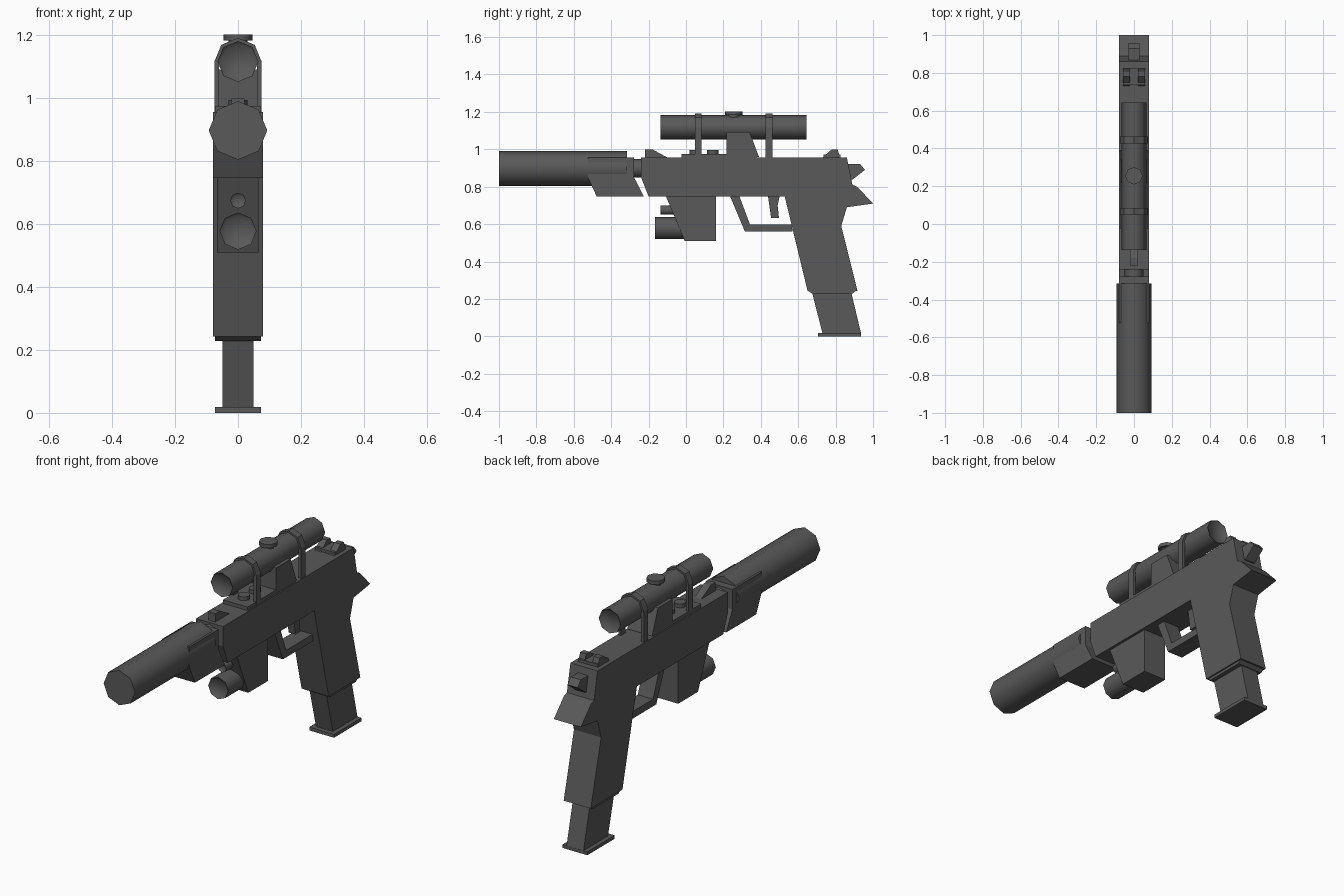
import bpy, bmesh, math
from mathutils import Matrix, Vector

cube = bpy.data.objects.get("Cube")
if cube:
    bpy.data.objects.remove(cube, do_unlink=True)

gunmetal = bpy.data.materials.new("dark_gunmetal")
gunmetal.use_nodes = True
colour = (0.1, 0.1, 0.1, 1)
gunmetal.diffuse_color = colour
gunmetal.node_tree.nodes["Principled BSDF"].inputs["Base Color"].default_value = colour


def finish(name, bm):
    """Turn a bmesh into a named object with the shared material."""
    bmesh.ops.recalc_face_normals(bm, faces=bm.faces)
    mesh = bpy.data.meshes.new(name)
    bm.to_mesh(mesh)
    bm.free()
    mesh.materials.append(gunmetal)
    obj = bpy.data.objects.new(name, mesh)
    bpy.context.collection.objects.link(obj)
    return obj


def extrude(name, points, direction):
    bm = bmesh.new()
    face = bm.faces.new([bm.verts.new(p) for p in points])
    new = bmesh.ops.extrude_face_region(bm, geom=[face])["geom"]
    verts = [v for v in new if isinstance(v, bmesh.types.BMVert)]
    bmesh.ops.translate(bm, verts=verts, vec=direction)
    return finish(name, bm)


def side_profile(name, profile, half, x=0):
    """Side outline of (y, z) points given a width across x."""
    return extrude(name, [(x - half, y, z) for y, z in profile], (2 * half, 0, 0))


def box(name, y0, y1, z0, z1, half, x=0):
    return side_profile(name, [(y0, z0), (y1, z0), (y1, z1), (y0, z1)], half, x)


def tube(name, radius, start, end, lens=0):
    """Eight-sided cylinder, with recessed ends when lens is given."""
    a, b = Vector(start), Vector(end)
    axis = b - a
    turn = Matrix.Rotation(math.pi / 2, 4, "X") if abs(axis.y) > abs(axis.z) else Matrix()
    bm = bmesh.new()
    bmesh.ops.create_cone(bm, cap_ends=True, segments=8, radius1=radius, radius2=radius,
                          depth=axis.length, matrix=Matrix.Translation((a + b) / 2) @ turn)
    if lens:
        caps = [f for f in bm.faces if len(f.verts) == 8]
        bmesh.ops.inset_individual(bm, faces=caps, thickness=lens)
        for cap in caps:
            bmesh.ops.translate(bm, verts=cap.verts, vec=cap.normal * -lens)
    obj = finish(name, bm)
    bpy.ops.object.select_all(action="DESELECT")
    obj.select_set(True)
    bpy.context.view_layer.objects.active = obj
    bpy.ops.object.shade_smooth_by_angle(angle=math.radians(50))
    return obj


# Frame and grip
side_profile("frame_and_grip", [
    (-.24, .956), (.86, .956), (.89, .81), (.915, .8), (1, .71), (.86, .69),
    (.83, .59), (.917, .243), (.65, .243), (.528, .747), (-.2, .747), (-.24, .85)], .08)
side_profile("grip_lip", [(.65, .245), (.91, .245), (.89, .228), (.675, .228)], .073)
side_profile("magazine", [(.67, .25), (.88, .25), (.936, .015), (.73, .015)], .05)
box("magazine_base", .705, .936, 0, .018, .073)

# Barrel assembly
side_profile("front_slide", [(-.525, .956), (-.278, .956), (-.278, .85),
                             (-.225, .747), (-.477, .747), (-.525, .85)], .08)
tube("suppressor", .093, (0, -1, .898), (0, -.316, .898))
tube("barrel", .05, (0, -.33, .898), (0, -.2, .898))

# Iron sights and hammer
side_profile("front_sight", [(-.22, .95), (-.22, 1), (-.18, 1), (-.1, .956), (-.1, .95)], .02)
box("rear_sight_base", .735, .825, .95, .972, .058)
for side, label in ((1, "left"), (-1, "right")):
    side_profile(label + "_rear_sight", [(.73, .956), (.78, 1), (.81, 1), (.825, .956)],
                 .018, side * .04)
side_profile("hammer", [(.85, .92), (.93, .922), (.957, .89), (.89, .838), (.86, .84)], .03)

# Trigger and guard
side_profile("trigger", [(.437, .76), (.455, .632), (.497, .632), (.49, .7), (.503, .76)], .02)
side_profile("trigger_guard", [(.235, .75), (.315, .56), (.57, .56), (.565, .598),
                               (.342, .598), (.285, .75)], .045)

# Underbarrel light and pointer
side_profile("light_mount", [(-.108, .75), (-.007, .51), (.16, .51), (.16, .75)], .066)
tube("light", .059, (0, -.167, .578), (0, .05, .578), .012)
tube("pointer", .025, (0, -.135, .675), (0, .05, .675), .007)

# Scope mount
box("mount_plate", -.023, .38, .95, .975, .073)
side_profile("mount_block", [(.217, .96), (.217, 1.092), (.34, 1.092), (.39, .96)], .073)
for y in (.05, .143):
    tube("mount_screw", .03, (0, y, .97), (0, y, .995))

# Scope rings: legs joined by a half-octagon arch
def arch(radius):
    steps = [math.pi * i / 4 for i in range(5)]
    curve = [(radius * math.cos(t), 1.117 + radius * math.sin(t)) for t in steps]
    return [(radius, .95)] + curve + [(-radius, .95)]

for y, label in ((.047, "front"), (.426, "rear")):
    outline = arch(.075) + arch(.06)[::-1]
    extrude(label + "_scope_ring", [(x, y, z) for x, z in outline], (0, .037, 0))

# Scope
tube("scope", .065, (0, -.137, 1.117), (0, .643, 1.117), .012)
tube("scope_knob_stem", .03, (0, .255, 1.15), (0, .255, 1.19))
tube("scope_knob", .046, (0, .255, 1.184), (0, .255, 1.203))
